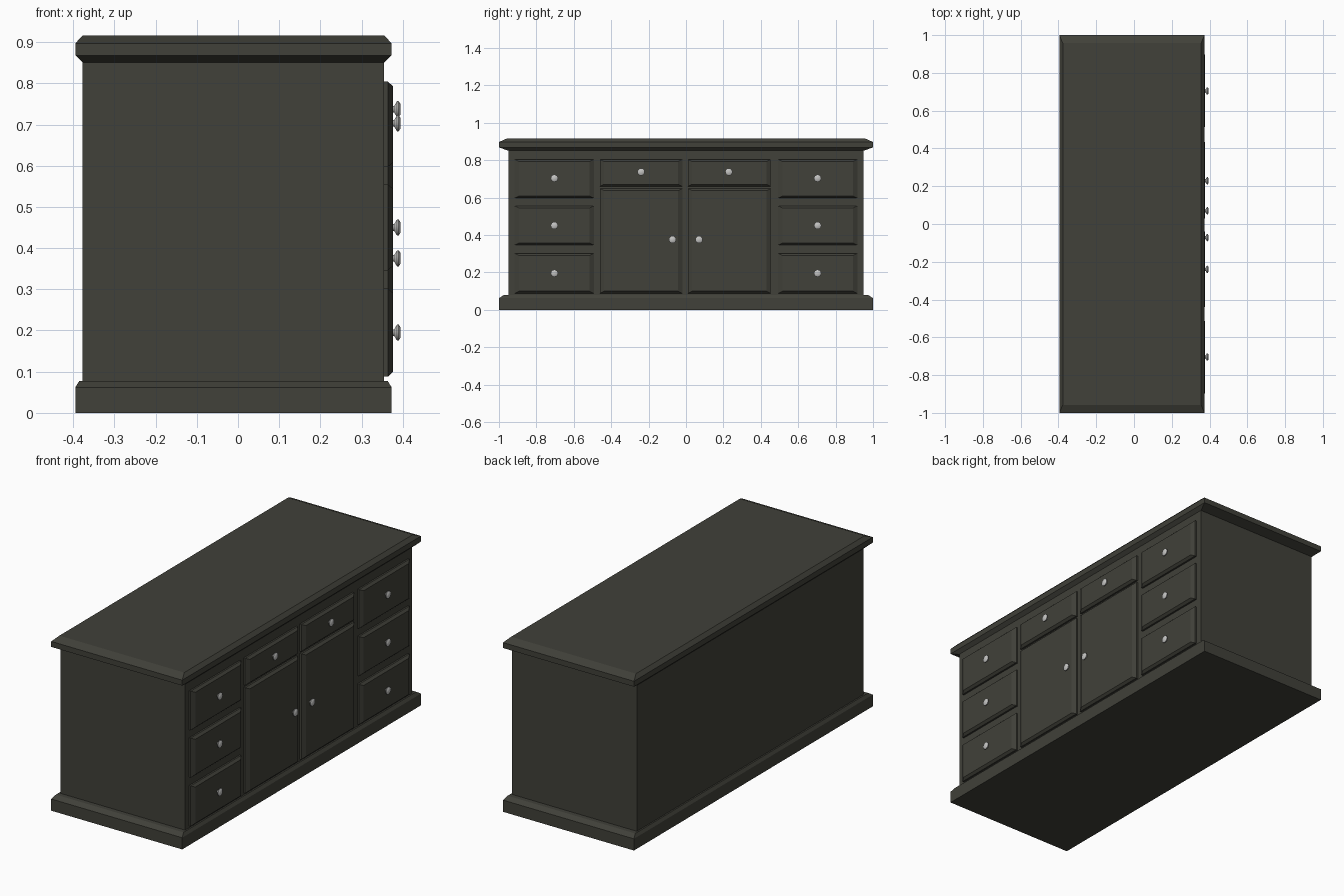
import bpy, bmesh, math
from mathutils import Matrix, Vector

if "Cube" in bpy.data.objects:
    bpy.data.objects.remove(bpy.data.objects["Cube"])


def material(name, rgb):
    m = bpy.data.materials.new(name)
    m.diffuse_color = (*rgb, 1)
    m.use_nodes = True
    m.node_tree.nodes["Principled BSDF"].inputs["Base Color"].default_value = m.diffuse_color
    return m


wood = material("dark_olive_paint", (0.052, 0.052, 0.041))
metal = material("brushed_metal", (0.55, 0.55, 0.54))


def loft(name, rings, mat):
    """Join equal-sized rings of points into a closed solid."""
    bm = bmesh.new()
    loops = [[bm.verts.new(p) for p in ring] for ring in rings]
    n = len(loops[0])
    for a, b in zip(loops, loops[1:]):
        for i in range(n):
            j = (i + 1) % n
            bm.faces.new((a[i], a[j], b[j], b[i]))
    bm.faces.new(loops[0])
    bm.faces.new(loops[-1])
    bmesh.ops.recalc_face_normals(bm, faces=bm.faces)
    me = bpy.data.meshes.new(name)
    bm.to_mesh(me)
    bm.free()
    me.materials.append(mat)
    ob = bpy.data.objects.new(name, me)
    bpy.context.collection.objects.link(ob)
    return ob


CX = -0.011  # depth centre of the carcass


def level(hx, hy, z):
    return [(CX + sx * hx, sy * hy, z)
            for sx, sy in ((-1, -1), (1, -1), (1, 1), (-1, 1))]


# Carcass, plinth and worktop
loft("carcass", [level(0.366, 0.95, 0.04), level(0.366, 0.95, 0.87)], wood)
loft("plinth", [level(0.384, 1.0, 0), level(0.384, 1.0, 0.062),
                level(0.374, 0.975, 0.078)], wood)
loft("worktop", [level(0.366, 0.952, 0.851), level(0.384, 1.0, 0.868),
                 level(0.384, 1.0, 0.897), level(0.366, 0.957, 0.916)], wood)


def panel(name, y0, y1, z0, z1):
    """Raised front with a chamfered rim."""
    def ring(x, dy, dz):
        return [(x, y0 + dy, z0 + dz), (x, y1 - dy, z0 + dz),
                (x, y1 - dy, z1 - dz), (x, y0 + dy, z1 - dz)]
    loft(name, [ring(0.353, 0, 0), ring(0.364, 0, 0),
                ring(0.376, 0.022, 0.011)], wood)


def knob(name, y, z, n=16):
    profile = [(0.374, 0.008), (0.379, 0.008), (0.386, 0.0195),
               (0.390, 0.0195), (0.395, 0.012)]
    rings = [[(x, y + r * math.cos(2 * math.pi * i / n),
               z + r * math.sin(2 * math.pi * i / n)) for i in range(n)]
             for x, r in profile]
    ob = loft(name, rings, metal)
    bpy.context.view_layer.objects.active = ob
    ob.select_set(True)
    bpy.ops.object.shade_smooth_by_angle(angle=math.radians(35))
    ob.select_set(False)


# Outer stacks of three drawers
for side, sgn in (("left", -1), ("right", 1)):
    y0, y1 = sorted((sgn * 0.493, sgn * 0.916))
    for i, (z0, z1, kz) in enumerate(((0.088, 0.302, 0.195),
                                      (0.346, 0.555, 0.45),
                                      (0.597, 0.804, 0.703))):
        panel(f"{side}_drawer_{i + 1}", y0, y1, z0, z1)
        knob(f"{side}_drawer_knob_{i + 1}", sgn * 0.704, kz)

# Middle drawers over cupboard doors
for side, y0, y1, dk, ck in (("left", -0.46, -0.02, -0.24, -0.072),
                             ("right", 0.01, 0.453, 0.229, 0.07)):
    panel(f"{side}_middle_drawer", y0, y1, 0.66, 0.804)
    panel(f"{side}_door", y0, y1, 0.088, 0.648)
    knob(f"{side}_middle_drawer_knob", dk, 0.737)
    knob(f"{side}_door_knob", ck, 0.375)
